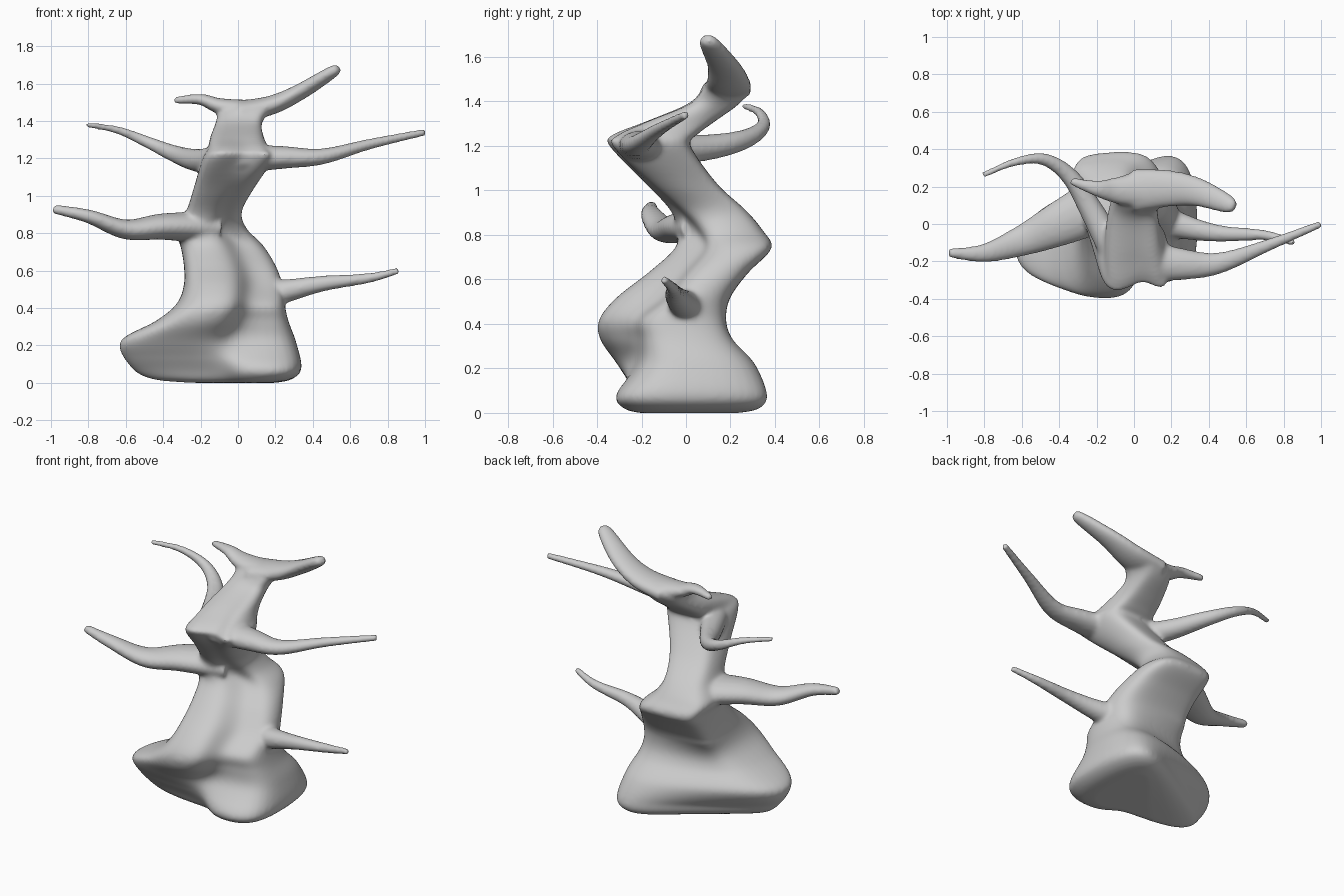
import bpy, bmesh
from math import cos, sin, pi, exp
from mathutils import Vector

if "Cube" in bpy.data.objects:
    bpy.data.objects.remove(bpy.data.objects["Cube"])


def resample(rows, steps):
    """Catmull-Rom curve through every row."""
    rows = [Vector(r) for r in rows]
    p = [rows[0]] + rows + [rows[-1]]
    out = []
    for a, b, c, d in zip(p, p[1:], p[2:], p[3:]):
        for k in range(steps):
            t = k / steps
            out.append(b + ((c - a) * t + (2 * a - 5 * b + 4 * c - d) * t ** 2
                            + (3 * b - a - 3 * c + d) * t ** 3) / 2)
    return out + [rows[-1]]


def round_ring(poly, z, steps=5):
    """Soft closed curve round a polygon, stretched back to the polygon's extents."""
    n, pts = len(poly), []
    for i in range(n):
        a, b, c, d = (Vector(poly[(i + k) % n]) for k in range(4))
        for k in range(steps):
            t = k / steps
            pts.append((a * (1 - t) ** 3 + b * (3 * t ** 3 - 6 * t * t + 4)
                        + c * (-3 * t ** 3 + 3 * t * t + 3 * t + 1) + d * t ** 3) / 6)
    for ax in (0, 1):
        lo, hi = min(p[ax] for p in pts), max(p[ax] for p in pts)
        l2, h2 = min(p[ax] for p in poly), max(p[ax] for p in poly)
        for p in pts:
            p[ax] = l2 + (p[ax] - lo) / (hi - lo) * (h2 - l2)
    return [Vector((p.x, p.y, z)) for p in pts]


def skin(rings):
    vs = [[bm.verts.new(p) for p in r] for r in rings]
    n = len(vs[0])
    fs = [bm.faces.new((a[i], a[(i + 1) % n], b[(i + 1) % n], b[i]))
          for a, b in zip(vs, vs[1:]) for i in range(n)]
    fs += [bm.faces.new(vs[0][::-1]), bm.faces.new(vs[-1])]
    bmesh.ops.recalc_face_normals(bm, faces=fs)


def branch(points, wide, tall, tip, power):
    """Limb through the points, tapering from a wide x tall oval to a round tip."""
    path = resample(points, 8)
    last, rings = len(path) - 1, []
    for i, c in enumerate(path):
        t = (path[min(i + 1, last)] - path[max(i - 1, 0)]).normalized()
        side = Vector((0, 0, 1)).cross(t).normalized()
        up = t.cross(side)
        f = (1 - i / last) ** power
        w, h = tip + (wide - tip) * f, tip + (tall - tip) * f
        rings.append([c + side * w * cos(k * pi / 8) + up * h * sin(k * pi / 8) for k in range(16)])
    skin(rings)


bm = bmesh.new()

# Trunk sections: z, left, right, front of left ridge, front of right side, back
trunk = [
    (0.00, -.28, .20, -.16, -.21, .24),
    (0.02, -.46, .29, -.19, -.28, .33),
    (0.08, -.57, .34, -.22, -.315, .365),
    (0.22, -.63, .31, -.31, -.22, .31),
    (0.33, -.44, .27, -.385, -.21, .21),
    (0.42, -.33, .25, -.39, -.21, .18),
    (0.52, -.29, .24, -.31, -.09, .20),
    (0.63, -.29, .20, -.17, .0, .28),
    (0.74, -.31, .13, -.05, .09, .385),
    (0.82, -.34, .05, -.04, .06, .345),
    (0.91, -.28, .02, -.07, -.02, .27),
    (1.03, -.24, .08, -.18, -.16, .14),
    (1.20, -.19, .19, -.345, -.345, .02),
    (1.25, -.16, .17, -.33, -.32, .05),
    (1.31, -.15, .14, -.18, -.18, .13),
    (1.39, -.12, .13, .01, .02, .24),
    (1.46, -.10, .17, .08, .08, .285),
    (1.50, -.06, .13, .12, .12, .25),
]
rings = []
for z, xl, xr, yfl, yfr, yb in resample(trunk, 6):
    w = xr - xl
    xc = xl + .58 * w
    foot = min(1, max(0, (.5 - z) * 2.5))        # foot is cut away at back left
    dent = .06 * exp(-((z - 1.22) / .1) ** 2)    # groove in the shoulder
    rings.append(round_ring([
        (xl, yfl + .04), (xl + .25 * w, yfl), (xc - .02, yfl + dent), (xc + .03, yfr + dent),
        (xr - .03, yfr), (xr, yfr * .6 + yb * .4), (xr - .03, yb - .06), (xr - .22 * w, yb),
        (xl + .06 + foot * (.42 * w - .06), yb - .02 - .19 * foot), (xl, yb - .06 - .37 * foot)], z))
skin(rings)

# Lower left limb
branch([(-.15, .12, .83), (-.40, .0, .835), (-.60, -.09, .82), (-.80, -.155, .89), (-.99, -.155, .93)],
       .16, .09, .025, 1.2)
# Upper left limb, curling behind
branch([(-.08, -.20, 1.19), (-.22, .06, 1.19), (-.34, .25, 1.225), (-.48, .345, 1.285),
        (-.64, .33, 1.35), (-.81, .26, 1.38)], .085, .08, .017, 1.5)
# Upper right limb
branch([(.02, -.19, 1.20), (.25, -.215, 1.205), (.45, -.21, 1.21), (.70, -.12, 1.275), (1.0, .0, 1.34)],
       .12, .08, .021, 1.4)
# Lower right limb
branch([(.10, .04, .47), (.25, -.01, .49), (.45, -.05, .53), (.70, -.06, .56), (.86, -.10, .60)],
       .10, .09, .02, 1.6)
# Crown, short left horn
branch([(.05, .18, 1.46), (-.10, .18, 1.48), (-.20, .19, 1.515), (-.34, .23, 1.51)], .10, .055, .02, 1.1)
# Crown, broad flat right blade
branch([(.0, .18, 1.45), (.18, .19, 1.485), (.34, .17, 1.56), (.54, .09, 1.685)], .118, .058, .023, .5)

mesh = bpy.data.meshes.new("twisted_tree")
bm.to_mesh(mesh)
bm.free()
tree = bpy.data.objects.new("twisted_tree", mesh)
bpy.context.collection.objects.link(tree)

# Fuse trunk and limbs into one skin and soften the joints
fuse = tree.modifiers.new("fuse", 'REMESH')
fuse.mode = 'VOXEL'
fuse.voxel_size = 0.011
fuse.use_smooth_shade = True
soften = tree.modifiers.new("soften", 'SMOOTH')
soften.factor = 0.5
soften.iterations = 14
